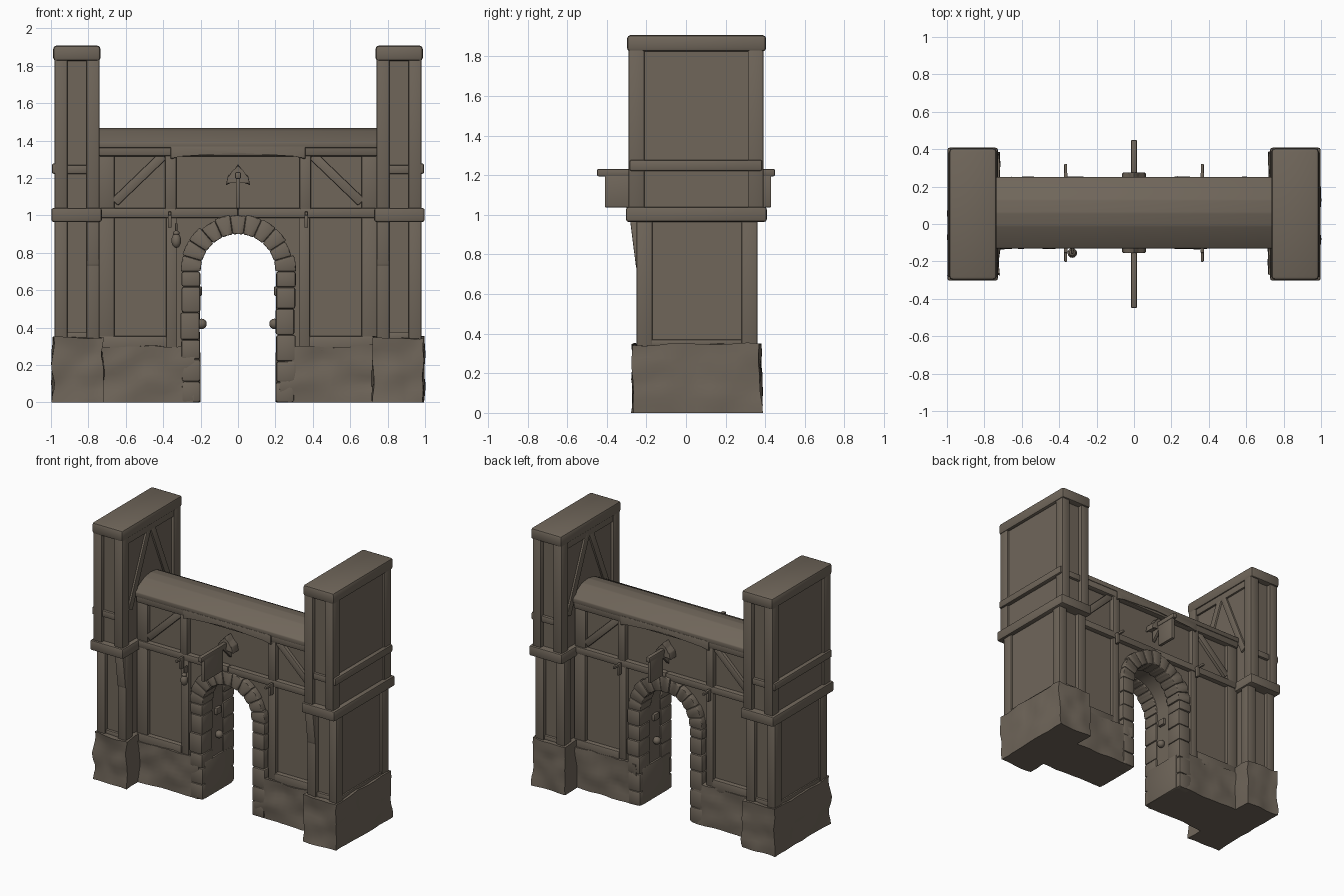
import bpy, bmesh, math, random
from mathutils import Vector, noise

if "Cube" in bpy.data.objects:
    bpy.data.objects.remove(bpy.data.objects["Cube"])

random.seed(4)
mat = bpy.data.materials.new("weathered brown")
mat.diffuse_color = (0.16, 0.132, 0.102, 1)
mat.use_nodes = True
mat.node_tree.nodes["Principled BSDF"].inputs["Base Color"].default_value = mat.diffuse_color
YC = 0.06                      # middle of the wall depth


def finish(name, bm, angle=35):
    bmesh.ops.recalc_face_normals(bm, faces=bm.faces)
    me = bpy.data.meshes.new(name)
    bm.to_mesh(me)
    bm.free()
    me.materials.append(mat)
    me.polygons.foreach_set("use_smooth", [True] * len(me.polygons))
    me.set_sharp_from_angle(angle=math.radians(angle))
    ob = bpy.data.objects.new(name, me)
    bpy.context.collection.objects.link(ob)
    return ob


def prism(name, pts, a, b, axis='y', bevel=0.008, rough=0, cuts=6):
    """Outline (x,z) pushed along y, or (y,z) pushed along x."""
    bm = bmesh.new()
    put = (lambda p, d: (p[0], d, p[1])) if axis == 'y' else (lambda p, d: (d, p[0], p[1]))
    va = [bm.verts.new(put(p, a)) for p in pts]
    vb = [bm.verts.new(put(p, b)) for p in pts]
    n = len(pts)
    bm.faces.new(va)
    bm.faces.new(vb[::-1])
    for i in range(n):
        bm.faces.new((va[i], vb[i], vb[(i + 1) % n], va[(i + 1) % n]))
    if rough:
        bmesh.ops.subdivide_edges(bm, edges=bm.edges[:], cuts=cuts, use_grid_fill=True)
        for v in bm.verts:
            k = noise.noise_vector(v.co * 9) * rough
            if v.co.z < 0.001:
                k.z = 0
            v.co += k
    elif bevel:
        bmesh.ops.bevel(bm, geom=bm.edges[:], offset=bevel, segments=2,
                        profile=0.5, affect='EDGES', clamp_overlap=True)
    return finish(name, bm, 50 if rough else 35)


def box(name, x, y, z, **kw):
    x0, x1 = sorted(x)
    return prism(name, [(x0, z[0]), (x1, z[0]), (x1, z[1]), (x0, z[1])], y[0], y[1], **kw)


def brace(name, p, q, w, a, b, axis='y'):
    p, q = Vector(p), Vector(q)
    d = (q - p).normalized()
    n = Vector((-d.y, d.x)) * w / 2
    prism(name, [p - n, q - n, q + n, p + n], a, b, axis, 0.006)


def ball(name, c, r, sz=1, seg=12):
    bm = bmesh.new()
    bmesh.ops.create_uvsphere(bm, u_segments=seg, v_segments=8, radius=r)
    for v in bm.verts:
        v.co = Vector((v.co.x, v.co.y, v.co.z * sz)) + Vector(c)
    finish(name, bm, 60)


# wall with arched opening
arc = [(-0.213 * math.cos(math.pi * i / 20), 0.70 + 0.213 * math.sin(math.pi * i / 20)) for i in range(21)]
prism("wall_panel", [(-0.76, 0), (-0.213, 0)] + arc + [(0.213, 0), (0.76, 0), (0.76, 1.4), (-0.76, 1.4)],
      -0.085, 0.205, bevel=0)

# roof beam over the wall
prism("wall_roof", [(-0.13, 1.36), (-0.13, 1.395), (-0.01, 1.455), (0.06, 1.468), (0.13, 1.46),
                    (0.25, 1.395), (0.25, 1.36)], -0.76, 0.76, 'x', 0.006)

# timber and stone on both faces of the wall
for f, face in ((-1, "front"), (1, "back")):
    out = YC + f * 0.183

    def span(depth, base=0.10):
        return sorted((YC + f * base, YC + f * depth))

    box(face + "_eave_beam", (-0.75, 0.75), span(0.185), (1.315, 1.385), bevel=0.014)
    prism(face + "_eave_arch_board", [(-0.36, 1.30), (-0.3, 1.32), (0, 1.335), (0.3, 1.32), (0.36, 1.30),
                                      (0.36, 1.37), (-0.36, 1.37)], *span(0.192), bevel=0.004)
    for s in (-1, 1):
        # horizontal rail, posts and diagonals
        box(face + "_rail", (s * 0.0, s * 0.75), span(0.18), (0.985, 1.04), bevel=0.012)
        box(face + "_upper_post", (s * 0.33, s * 0.39), span(0.18), (1.03, 1.33))
        box(face + "_upper_end_post", (s * 0.66, s * 0.75), span(0.17), (1.03, 1.33))
        box(face + "_lower_post", (s * 0.325, s * 0.385), span(0.172), (0.28, 1.0))
        box(face + "_lower_end_post", (s * 0.66, s * 0.75), span(0.172), (0.3, 1.0))
        brace(face + "_diagonal", (s * 0.66, 1.07), (s * 0.40, 1.32), 0.05, *span(0.168))
        # jamb stones
        z = 0.0
        while z < 0.69:
            h = min(random.uniform(0.10, 0.15), 0.70 - z)
            if 0.70 - z - h < 0.05:
                h = 0.70 - z
            j = random.uniform(-0.006, 0.006)
            box(face + "_jamb_stone", (s * (0.203 + j / 2), s * (0.305 + j)),
                span(0.19 + j / 2, 0.06), (z, z + h), bevel=0.012)
            z += h
        # small hanging hooks
        x = s * 0.365
        box(face + "_hook_arm", (x - 0.008, x + 0.008), span(0.262, 0.17), (1.0, 1.018), bevel=0.004)
        box(face + "_hook_drop", (x - 0.01, x + 0.01), span(0.215, 0.18), (0.935, 1.02), bevel=0.005)
    # arch stones
    N = 11
    for i in range(N):
        j = random.uniform(-0.008, 0.008)
        pts = []
        for r, ts in ((0.2, (0, 0.5, 1)), (0.305 + j, (1, 0.5, 0))):
            for t in ts:
                a = math.pi * (i + t) / N
                pts.append((r * math.cos(a), 0.70 + r * math.sin(a)))
        prism(face + "_arch_stone", pts, *span(0.188 + j / 2, 0.06), bevel=0.008)
    # hanging sign with bracket
    tip, b0, b1 = (-0.45, -0.41, -0.19) if f < 0 else (0.45, 0.43, 0.28)
    box(face + "_sign_pole", (-0.016, 0.016), sorted((out, tip)), (1.195, 1.232), bevel=0.008)
    box(face + "_sign_board", (-0.012, 0.012), sorted((b0, b1)), (1.038, 1.2), bevel=0.004)
    prism(face + "_sign_mount", [(-0.065, 1.16), (-0.03, 1.18), (0.03, 1.18), (0.065, 1.16), (0.055, 1.21),
                                 (0.025, 1.235), (0, 1.275), (-0.025, 1.235), (-0.055, 1.21)],
          *span(0.215, 0.14), bevel=0.006)
    prism(face + "_sign_strut", [(out - f * 0.03, 1.10), (out - f * 0.03, 1.2), (out + f * 0.07, 1.2)],
          -0.012, 0.012, 'x', 0.003)

# lantern on the front
ball("lantern_body", (-0.33, -0.155, 0.865), 0.026, 1.5)
ball("lantern_cap", (-0.33, -0.155, 0.905), 0.018, 0.8)
box("lantern_hanger", (-0.336, -0.324), (-0.16, -0.12), (0.91, 0.96), bevel=0.004)

for s in (-1, 1):
    side = "left" if s < 0 else "right"

    def X(a, b):
        return (s * a, s * b)

    # stone plinths of wall and tower
    box(side + "_wall_plinth", X(0.23, 0.76), (-0.125, 0.245), (0, 0.30), rough=0.016, cuts=9)
    box(side + "_wall_plinth_cap", X(0.38, 0.75), (-0.118, 0.238), (0.27, 0.355), bevel=0.01)
    box(side + "_tower_plinth", X(0.722, 0.992), (-0.268, 0.378), (0, 0.345), rough=0.016, cuts=9)
    # passage fittings
    ball(side + "_passage_knob", (s * 0.195, YC, 0.42), 0.028)
    box(side + "_passage_hinge", X(0.192, 0.23), (0.03, 0.09), (0.57, 0.62))
    box(side + "_passage_step", X(0.20, 0.23), (-0.1, 0.22), (0, 0.27))

    # tower cores
    box(side + "_tower_lower_core", X(0.76, 0.965), (-0.22, 0.33), (0.3, 1.0), bevel=0)
    box(side + "_tower_upper_core", X(0.76, 0.965), (-0.26, 0.36), (0.98, 1.85), bevel=0)
    # rings and cap
    box(side + "_tower_ring", X(0.728, 0.998), (-0.303, 0.408), (0.965, 1.04), bevel=0.012)
    box(side + "_tower_cap", X(0.735, 0.988), (-0.298, 0.405), (1.825, 1.908), bevel=0.018)
    box(side + "_tower_outer_beam", X(0.95, 0.995), (-0.285, 0.385), (1.222, 1.278), bevel=0.01)
    box(side + "_tower_outer_sill", X(0.95, 0.975), (-0.24, 0.35), (0.34, 0.37), bevel=0.005)

    # corner posts and cross rails on both tower faces
    for f, face in ((-1, "front"), (1, "back")):
        lo, up = (-0.25, -0.29) if f < 0 else (0.36, 0.392)
        for a, b in ((0.74, 0.81), (0.912, 0.98)):
            box(side + face + "_lower_corner_post", X(a, b), sorted((lo, lo - f * 0.08)), (0.3, 1.0))
            box(side + face + "_upper_corner_post", X(a, b), sorted((up, up - f * 0.08)), (1.0, 1.85))
        box(side + face + "_cross_rail", X(0.78, 0.94), sorted((up - f * 0.012, up - f * 0.06)), (1.222, 1.27))
        box(side + face + "_lower_sill", X(0.78, 0.94), sorted((lo - f * 0.012, lo - f * 0.06)), (0.33, 0.375))
        # inverted V braces on the inner side above the roof
        brace(side + face + "_inner_brace", (0.055 + f * 0.24, 1.28), (0.055 + f * 0.015, 1.81), 0.05,
              s * 0.746, s * 0.79, 'x')
    # flared bracket under the overhang
    prism(side + "_front_bracket", [(-0.24, 0.70), (-0.253, 0.74), (-0.282, 0.97), (-0.24, 0.97)],
          s * 0.742, s * 0.808, 'x', 0.004)
    box(side + "_inner_top_rail", X(0.746, 0.79), (-0.26, 0.36), (1.78, 1.84), bevel=0.006)
